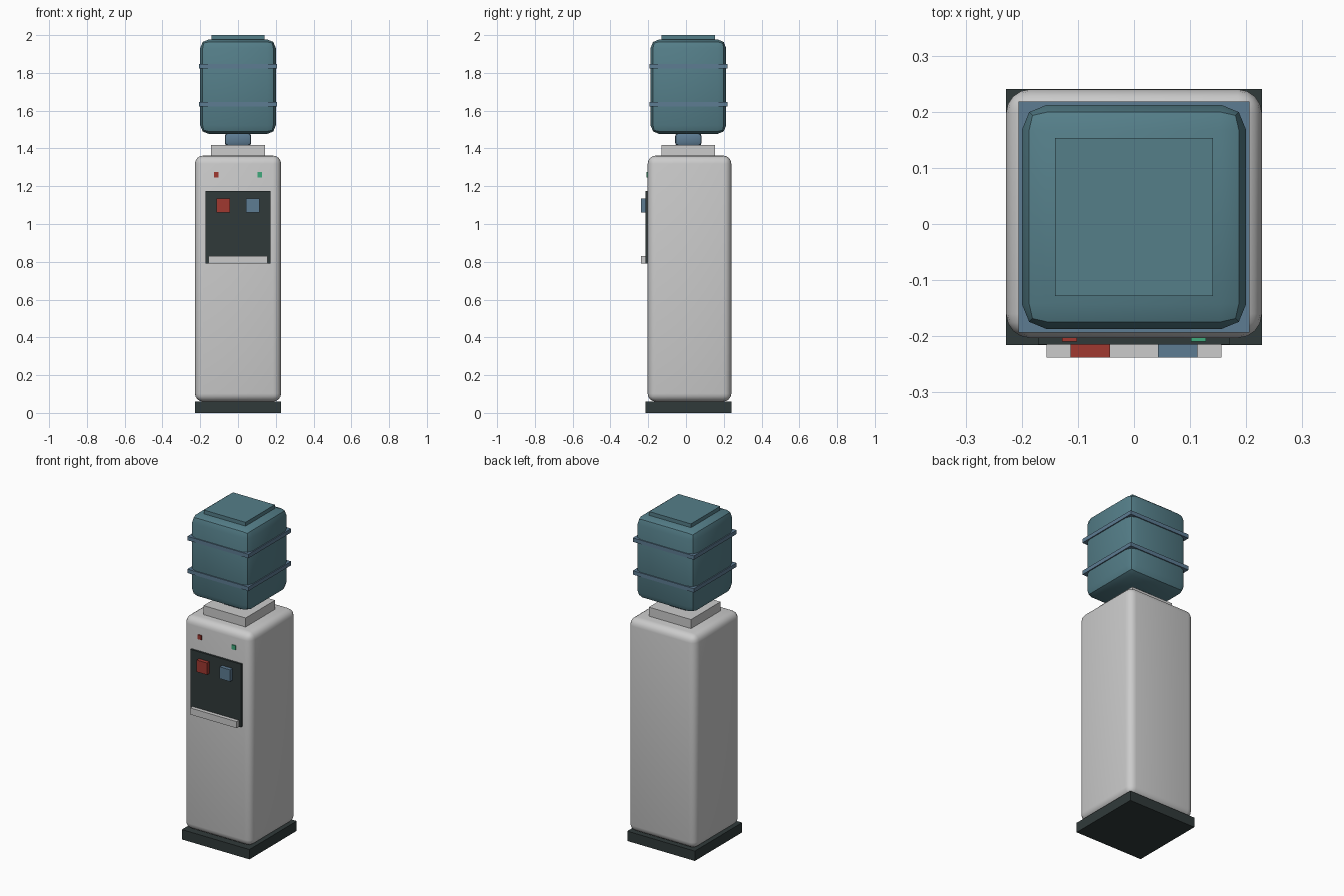
import bpy

if "Cube" in bpy.data.objects:
    bpy.data.objects.remove(bpy.data.objects["Cube"])

CY = 0.0125  # depth centre of the base and bottle


def material(name, rgb):
    m = bpy.data.materials.new(name)
    m.diffuse_color = (*rgb, 1)
    m.use_nodes = True
    m.node_tree.nodes["Principled BSDF"].inputs["Base Color"].default_value = m.diffuse_color
    return m


DARK = material("dark_plastic", (0.03, 0.042, 0.042))
TEAL = material("bottle_teal", (0.09, 0.21, 0.25))
BLUE = material("blue", (0.11, 0.2, 0.29))
RED = material("red", (0.35, 0.04, 0.03))
GREEN = material("green", (0.05, 0.4, 0.2))


def box(name, x, y, z, mat=None, bevel=0, segments=2):
    """Box from (min, max) ranges, with optional rounded edges."""
    ranges = (x, y, z)
    bpy.ops.mesh.primitive_cube_add(size=1, location=[(a + b) / 2 for a, b in ranges])
    ob = bpy.context.object
    ob.name = name
    ob.scale = [b - a for a, b in ranges]
    bpy.ops.object.transform_apply(location=False, rotation=False, scale=True)
    if mat:
        ob.data.materials.append(mat)
    if bevel:
        mod = ob.modifiers.new("round", 'BEVEL')
        mod.width = bevel
        mod.segments = segments
        bpy.ops.object.modifier_apply(modifier=mod.name)
        bpy.ops.object.shade_smooth_by_angle()
    return ob


def square(name, half, z, mat=None, bevel=0, segments=2):
    """Square block on the central axis of the cooler."""
    return box(name, (-half, half), (CY - half, CY + half), z, mat, bevel, segments)


# Cabinet
square("base", 0.228, (0, 0.06), DARK)
box("cabinet", (-0.228, 0.228), (-0.203, 0.24), (0.06, 1.362), None, 0.043, 4)

# Dispenser recess and drip tray
box("dispenser_panel", (-0.171, 0.171), (-0.215, -0.195), (0.79, 1.175), DARK)
box("drip_tray", (-0.156, 0.156), (-0.238, -0.212), (0.79, 0.83))

# Taps and indicator lights
for side, tag, tap_mat, light_mat in ((-1, "hot", RED, RED), (1, "cold", BLUE, GREEN)):
    tx, lx = side * 0.078, side * 0.115
    box(tag + "_tap", (tx - 0.035, tx + 0.035), (-0.238, -0.212), (1.062, 1.134), tap_mat)
    box(tag + "_light", (lx - 0.013, lx + 0.013), (-0.209, -0.195), (1.247, 1.274), light_mat)

# Bottle seat and bottle
square("bottle_collar", 0.142, (1.36, 1.417))
square("bottle_neck", 0.07, (1.415, 1.48), BLUE, 0.015)
square("bottle", 0.2, (1.477, 1.977), TEAL, 0.045)
square("bottle_lid", 0.141, (1.975, 2.0), TEAL)
for i, z in enumerate((1.635, 1.835)):
    square(f"bottle_band_{i + 1}", 0.206, (z - 0.012, z + 0.012), BLUE)
